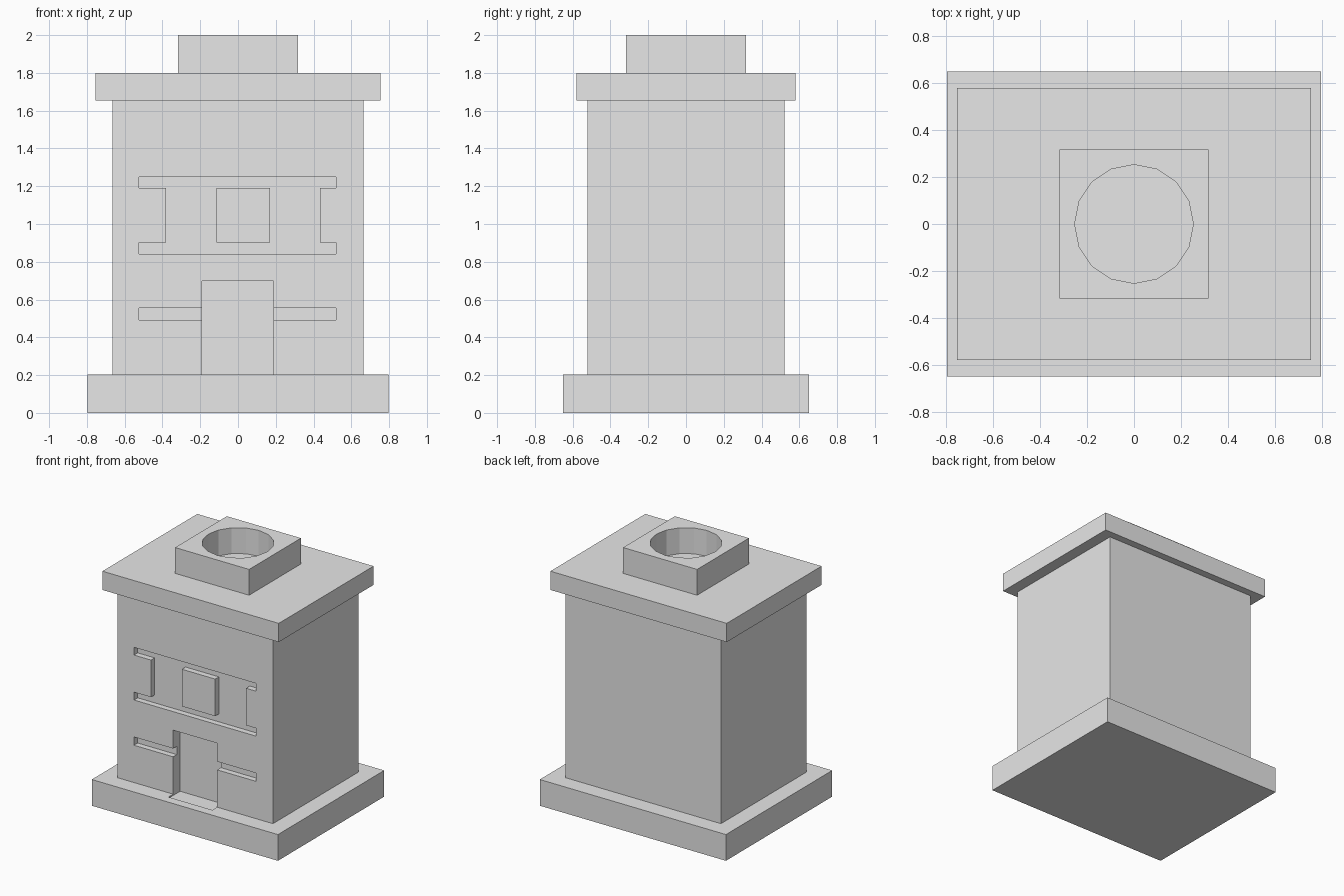
import bpy, math

if "Cube" in bpy.data.objects:
    bpy.data.objects.remove(bpy.data.objects["Cube"])

stone = bpy.data.materials.new("light_grey_stone")
stone.diffuse_color = (0.8, 0.8, 0.8, 1)
stone.use_nodes = True
stone.node_tree.nodes["Principled BSDF"].inputs["Base Color"].default_value = stone.diffuse_color


def box(name, x0, x1, y0, y1, z0, z1):
    bpy.ops.mesh.primitive_cube_add(
        size=1, location=((x0 + x1) / 2, (y0 + y1) / 2, (z0 + z1) / 2))
    ob = bpy.context.object
    ob.name = name
    ob.scale = (x1 - x0, y1 - y0, z1 - z0)
    bpy.ops.object.transform_apply(location=True, rotation=False, scale=True)
    ob.data.materials.append(stone)
    return ob


def carve(ob, cutter):
    mod = ob.modifiers.new("carve_" + cutter.name, 'BOOLEAN')
    mod.operation = 'DIFFERENCE'
    mod.solver = 'EXACT'
    mod.object = cutter
    bpy.context.view_layer.objects.active = ob
    bpy.ops.object.modifier_apply(modifier=mod.name)


# Main stacked blocks
base = box("base_slab", -0.797, 0.797, -0.65, 0.65, 0, 0.203)
walls = box("walls", -0.665, 0.665, -0.522, 0.522, 0.203, 1.655)
roof = box("roof_slab", -0.755, 0.755, -0.58, 0.58, 1.655, 1.8)
chimney = box("chimney", -0.317, 0.317, -0.317, 0.317, 1.8, 2.0)

# Shallow facade recesses: x0, x1, z0, z1
front, shallow, deep = -0.58, -0.477, -0.437
recesses = [
    ("window_lintel", -0.525, 0.52, 1.19, 1.25),
    ("window_sill", -0.525, 0.52, 0.842, 0.903),
    ("left_window", -0.38, -0.115, 0.88, 1.22),
    ("right_window", 0.17, 0.435, 0.88, 1.22),
    ("lower_band", -0.525, 0.52, 0.492, 0.556),
]
cutters = []
for name, x0, x1, z0, z1 in recesses:
    cutter = box(name + "_cutter", x0, x1, front, shallow, z0, z1)
    carve(walls, cutter)
    cutters.append(cutter)

# Deeper doorway, with its threshold sunk slightly into the base
door = box("door_cutter", -0.19, 0.187, front, deep, 0.193, 0.698)
carve(walls, door)
carve(base, door)

# Round flue through the chimney, with the roof as its floor
bpy.ops.mesh.primitive_cylinder_add(vertices=16, radius=0.253, depth=0.4,
                                    location=(0, 0, 1.9))
flue = bpy.context.object
flue.name = "flue_cutter"
flue.data.materials.append(stone)
carve(chimney, flue)

for cutter in cutters + [door, flue]:
    bpy.data.objects.remove(cutter, do_unlink=True)
